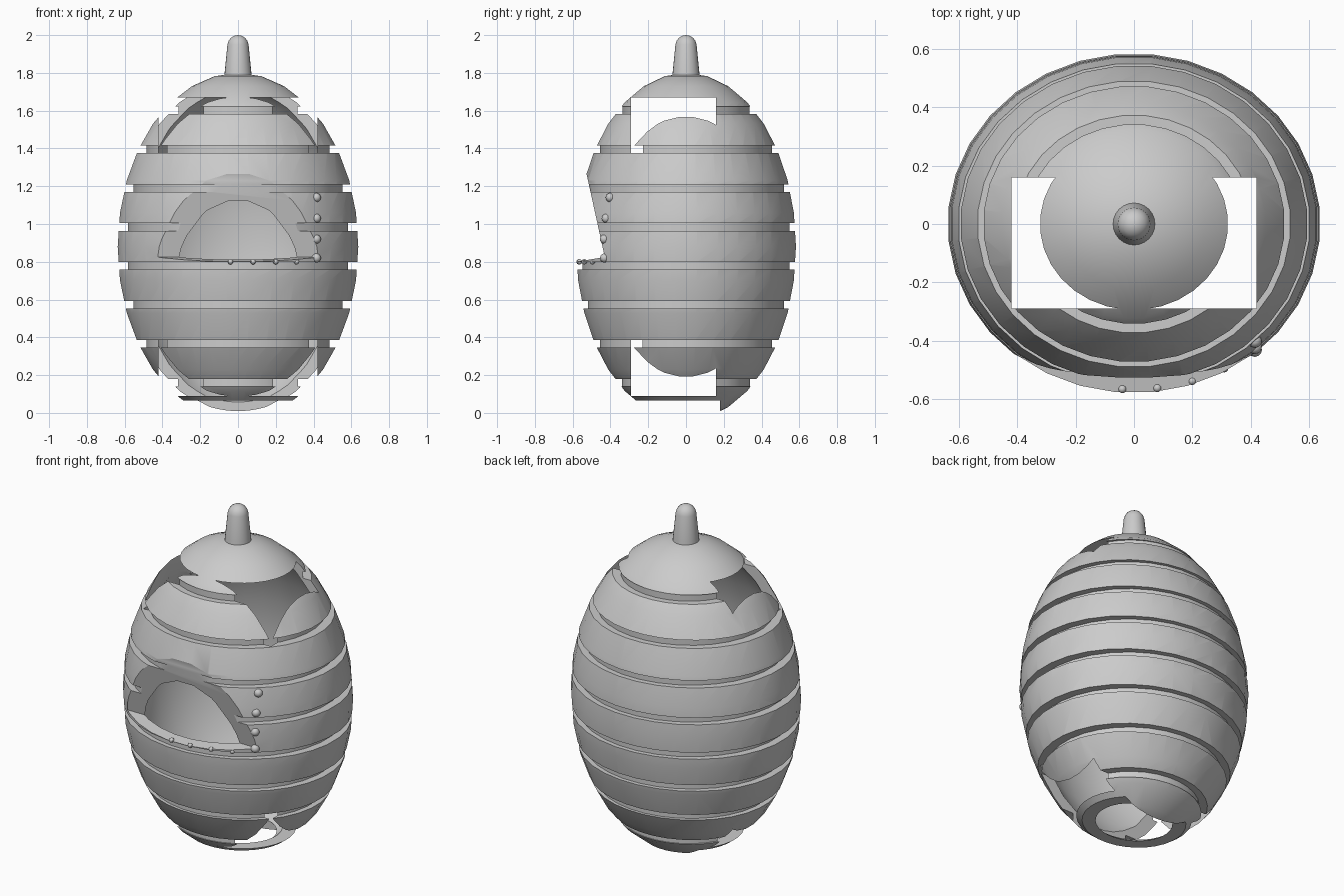
import bpy, bmesh, math

if "Cube" in bpy.data.objects:
    bpy.data.objects.remove(bpy.data.objects["Cube"], do_unlink=True)

MID = 0.88          # height of the egg's centre
SIDES = 32

grey = bpy.data.materials.new("warm_grey")
grey.use_nodes = True
grey.diffuse_color = (0.6, 0.6, 0.6, 1)
grey.node_tree.nodes["Principled BSDF"].inputs["Base Color"].default_value = (0.6, 0.6, 0.6, 1)


def new_object(name, bm):
    bmesh.ops.recalc_face_normals(bm, faces=bm.faces)
    mesh = bpy.data.meshes.new(name)
    bm.to_mesh(mesh)
    bm.free()
    mesh.materials.append(grey)
    obj = bpy.data.objects.new(name, mesh)
    bpy.context.collection.objects.link(obj)
    return obj


def egg(name, rx, ry, rz):
    bm = bmesh.new()
    bmesh.ops.create_uvsphere(bm, u_segments=SIDES, v_segments=16, radius=1)
    turn = math.pi / SIDES
    for v in bm.verts:
        x, y = v.co.x, v.co.y
        v.co.x = rx * (x * math.cos(turn) - y * math.sin(turn))
        v.co.y = ry * (x * math.sin(turn) + y * math.cos(turn))
        v.co.z = MID + rz * v.co.z
    return new_object(name, bm)


def box(name, low, high):
    bm = bmesh.new()
    bmesh.ops.create_cube(bm, size=1)
    for v in bm.verts:
        v.co = [(a + b) / 2 + c * (b - a) for a, b, c in zip(low, high, v.co)]
    return new_object(name, bm)


def groove_rings():
    """Flat rings that cut the grooves between the bands."""
    bm = bmesh.new()
    for i in range(8):
        z = 0.16 + i * 0.206
        k = math.sqrt(1 - ((z - MID) / 0.91) ** 2)
        loops = []
        for rx, ry, dz in ((0.59 * k, 0.555 * k, -0.02), (0.9, 0.9, -0.02),
                           (0.9, 0.9, 0.02), (0.59 * k, 0.555 * k, 0.02)):
            angles = [(j + 0.5) * math.tau / SIDES for j in range(SIDES)]
            loops.append([bm.verts.new((rx * math.cos(a), ry * math.sin(a), z + dz)) for a in angles])
        for a, b in zip(loops, loops[1:] + loops[:1]):
            for j in range(SIDES):
                n = (j + 1) % SIDES
                bm.faces.new((a[j], a[n], b[n], b[j]))
    return new_object("groove_cutter", bm)


def entrance():
    """Wedge with a sloping back and a nearly level floor."""
    bm = bmesh.new()
    profile = [(-0.43, 0.825), (-0.6, 0.797), (-0.9, 0.797), (-0.9, 1.6), (-0.6, 1.6)]
    ends = [[bm.verts.new((x, y, z)) for y, z in profile] for x in (-0.9, 0.9)]
    bm.faces.new(ends[0])
    bm.faces.new(ends[1])
    for i in range(len(profile)):
        n = (i + 1) % len(profile)
        bm.faces.new((ends[0][i], ends[0][n], ends[1][n], ends[1][i]))
    return new_object("entrance_cutter", bm)


def carve(target, cutter):
    mod = target.modifiers.new("carve", 'BOOLEAN')
    mod.operation = 'DIFFERENCE'
    mod.solver = 'EXACT'
    mod.object = cutter
    bpy.context.view_layer.objects.active = target
    bpy.ops.object.modifier_apply(modifier=mod.name)
    bpy.data.objects.remove(cutter, do_unlink=True)


def smooth(obj, angle=30):
    bpy.ops.object.select_all(action='DESELECT')
    obj.select_set(True)
    bpy.context.view_layer.objects.active = obj
    bpy.ops.object.shade_smooth_by_angle(angle=math.radians(angle))


# Banded hollow shell
shell = egg("banded_shell", 0.64, 0.585, 0.92)
carve(shell, egg("hollow_cutter", 0.575, 0.52, 0.88))
carve(shell, groove_rings())
carve(shell, box("chamber_cutter", (-0.42, -0.29, 0.09), (0.42, 0.16, 1.67)))
carve(shell, entrance())
carve(shell, box("base_cutter", (-0.9, -0.9, -0.3), (0.9, 0.18, 0.065)))
smooth(shell)

# Tapered round-topped knob
bm = bmesh.new()
outline = [(0.074, 1.77), (0.07, 1.81), (0.056, 1.95)]
outline += [(0.054 * math.cos(a), 1.95 + 0.05 * math.sin(a)) for a in (0.4, 0.8, 1.2)]
rings = [[bm.verts.new((r * math.cos(j * math.tau / 24), r * math.sin(j * math.tau / 24), z))
          for j in range(24)] for r, z in outline]
for a, b in zip(rings, rings[1:]):
    for j in range(24):
        n = (j + 1) % 24
        bm.faces.new((a[j], a[n], b[n], b[j]))
tip = bm.verts.new((0, 0, 2.0))
for j in range(24):
    bm.faces.new((rings[-1][j], rings[-1][(j + 1) % 24], tip))
bm.faces.new(rings[0])
smooth(new_object("top_knob", bm), 40)

# Small round studs beside and below the entrance
spots = [(0.415, z) for z in (0.82, 0.92, 1.03, 1.14)] + [(x, 0.8) for x in (-0.04, 0.08, 0.2, 0.31)]
for i, (x, z) in enumerate(spots):
    y = -0.575 * math.sqrt(1 - (x / 0.64) ** 2 - ((z - MID) / 0.92) ** 2)
    bm = bmesh.new()
    bmesh.ops.create_uvsphere(bm, u_segments=12, v_segments=8, radius=0.024 if i < 4 else 0.014)
    bmesh.ops.translate(bm, verts=bm.verts, vec=(x, y + 0.005, z))
    smooth(new_object(f"stud_{i + 1}", bm), 60)
